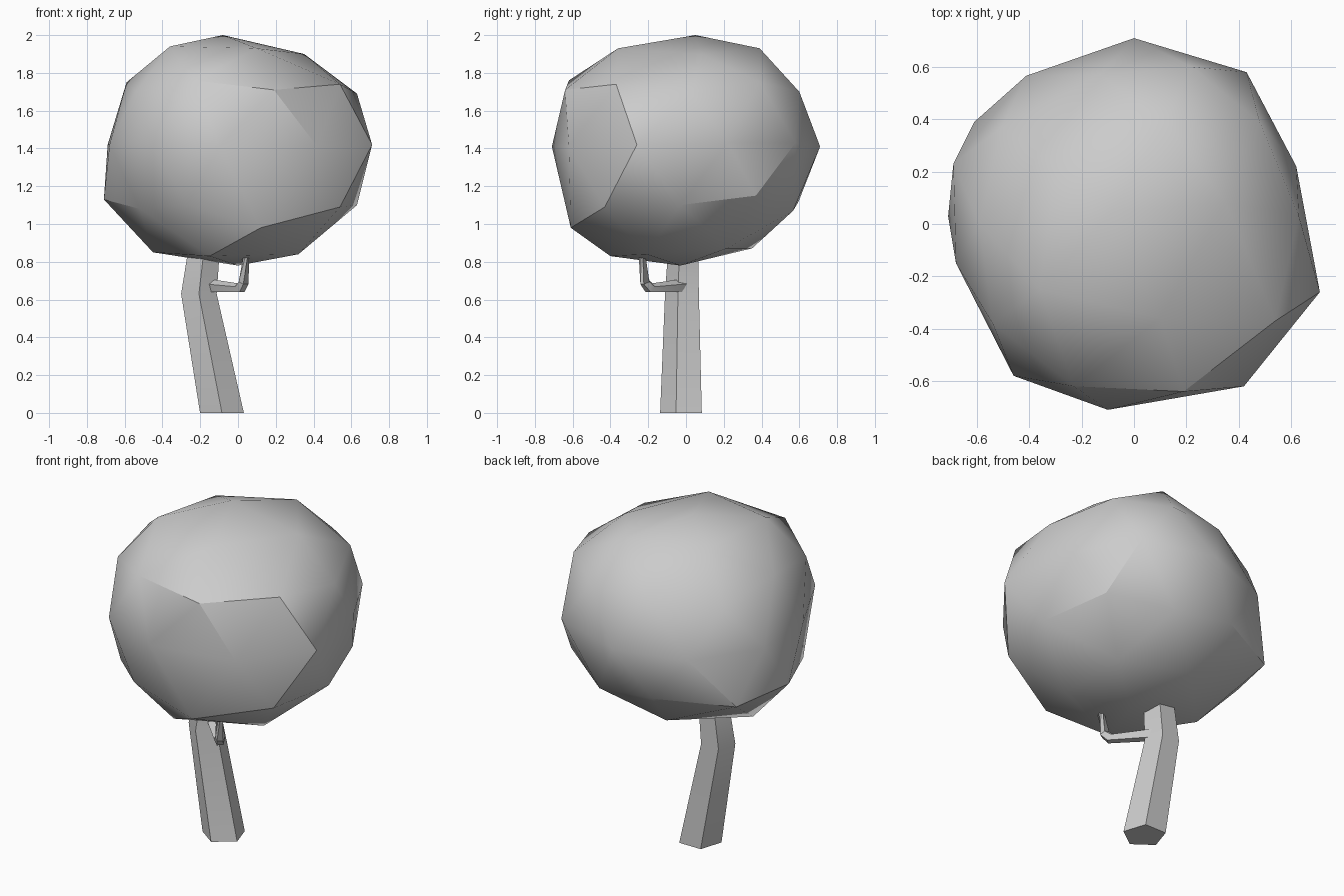
import bpy, bmesh, math
from mathutils import Vector

cube = bpy.data.objects.get("Cube")
if cube:
    bpy.data.objects.remove(cube, do_unlink=True)

GREY = (0.6, 0.6, 0.6, 1.0)
grey = bpy.data.materials.new("plain_grey")
grey.use_nodes = True
grey.diffuse_color = GREY
for node in grey.node_tree.nodes:
    if node.type == 'BSDF_PRINCIPLED':
        node.inputs["Base Color"].default_value = GREY


def finish(name, bm):
    """Turn a bmesh into a named, shaded object."""
    bmesh.ops.recalc_face_normals(bm, faces=bm.faces[:])
    mesh = bpy.data.meshes.new(name)
    bm.to_mesh(mesh)
    bm.free()
    mesh.materials.append(grey)
    obj = bpy.data.objects.new(name, mesh)
    bpy.context.collection.objects.link(obj)
    bpy.ops.object.select_all(action='DESELECT')
    obj.select_set(True)
    bpy.context.view_layer.objects.active = obj
    bpy.ops.object.shade_smooth_by_angle(angle=math.radians(30))
    return obj


def limb(name, sections, sides=5):
    """Loft a tapered polygon tube through (centre, radius, direction) sections."""
    bm = bmesh.new()
    rings = []
    for centre, radius, direction in sections:
        turn = Vector(direction).to_track_quat('Z', 'Y')
        ring = []
        for i in range(sides):
            a = math.pi / 2 + math.tau * i / sides
            offset = turn @ Vector((math.cos(a), math.sin(a), 0)) * radius
            ring.append(bm.verts.new(Vector(centre) + offset))
        rings.append(ring)
    for low, high in zip(rings, rings[1:]):
        for i in range(sides):
            j = (i + 1) % sides
            bm.faces.new((low[i], low[j], high[j], high[i]))
    bm.faces.new(rings[0])
    bm.faces.new(rings[-1])
    return finish(name, bm)


# Crown: squashed icosphere, with single corners pulled to an uneven outline
bm = bmesh.new()
bmesh.ops.create_icosphere(bm, subdivisions=2, radius=1)
for v in bm.verts:
    v.co = Vector((v.co.x * .7, v.co.y * .7, v.co.z * .61 + 1.39))
corners = [
    # top and upper slope
    (-.08, .05, 2), (.1, -.36, 1.93), (-.36, -.25, 1.94), (.12, .39, 1.93), (.35, .08, 1.9),
    # shoulder
    (.19, -.64, 1.71), (-.23, -.62, 1.76), (.54, -.37, 1.74), (.63, .03, 1.69),
    (.48, .39, 1.75), (.22, .6, 1.7), (-.13, .57, 1.7), (-.54, -.38, 1.7), (-.59, 0, 1.75),
    # waist
    (.62, .22, 1.43), (.43, .58, 1.43), (0, .71, 1.41), (-.69, .23, 1.42), (-.68, -.15, 1.42),
    (-.46, -.58, 1.43), (-.1, -.71, 1.41), (.42, -.62, 1.41), (.71, -.26, 1.42),
    # underside
    (.54, -.43, 1.09), (-.27, -.61, 1.1), (-.71, .03, 1.13), (.63, -.03, 1.1),
    (.12, -.61, .98), (-.52, -.38, 1.08), (-.61, .39, 1.1), (.51, .37, 1.15),
    (-.15, -.4, .83), (-.45, 0, .85), (.32, -.21, .84), (0, -.03, .78),
]
free = set(bm.verts)
for corner in map(Vector, corners):
    nearest = min(free, key=lambda v: (v.co - corner).length)
    nearest.co = corner
    free.remove(nearest)
finish("crown", bm)

# Trunk: five-sided, leaning, with one bend
UP = (0, 0, 1)
limb("trunk", [
    ((-.085, -.015, 0), .122, UP),
    ((-.207, -.012, .63), .099, UP),
    ((-.185, -.008, .82), .09, UP),
    ((-.16, -.005, 1.05), .08, UP),
])

# Branch: short side arm that turns up into the crown
limb("branch", [
    ((-.2, .03, .675), .042, (.7, -.75, 0)),
    ((.01, -.19, .66), .032, (.5, -.5, .5)),
    ((.03, -.215, .69), .028, (.2, -.3, .9)),
    ((.05, -.25, .95), .022, UP),
])
